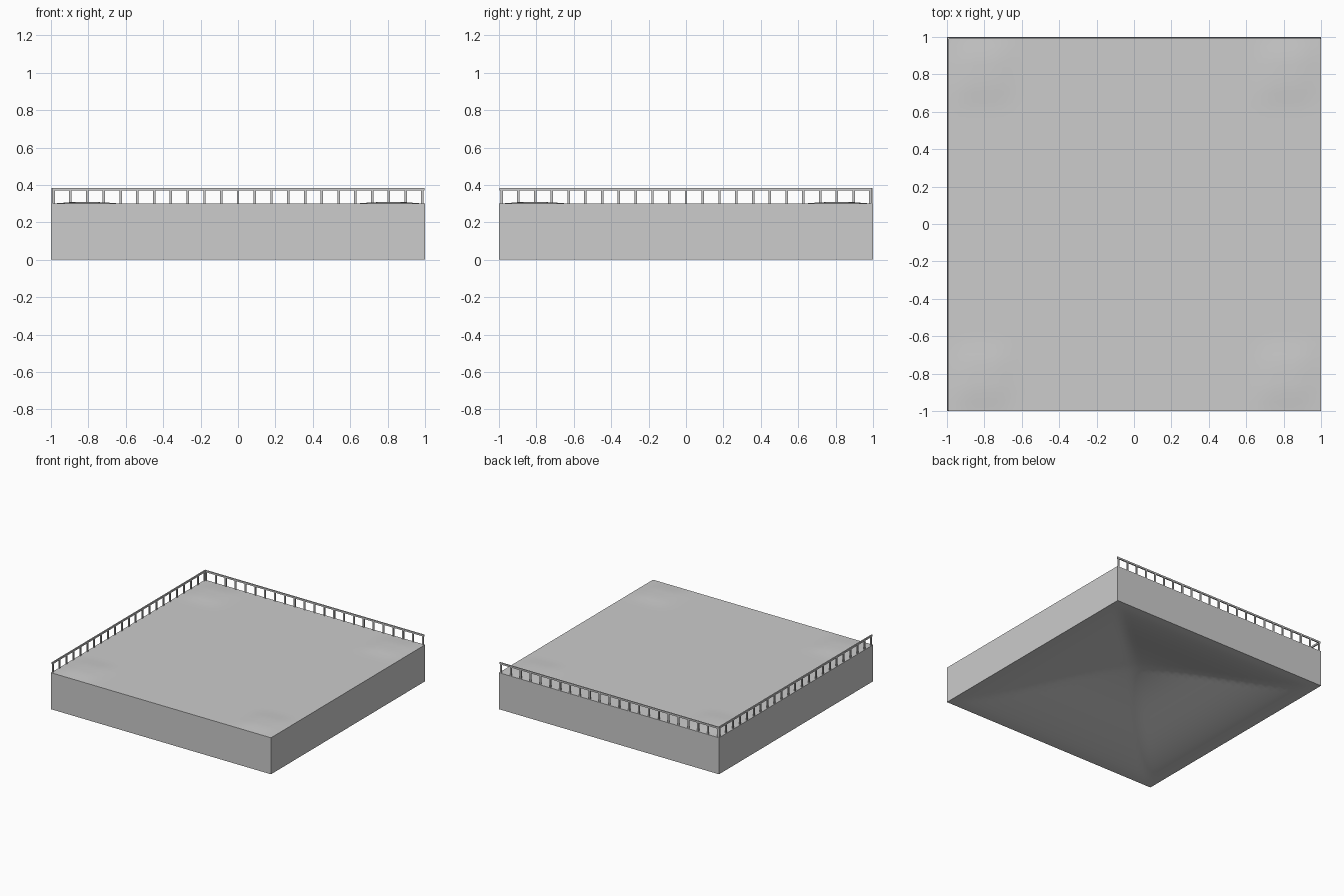
import bpy, bmesh, math
from mathutils import Vector

if "Cube" in bpy.data.objects:
    bpy.data.objects.remove(bpy.data.objects["Cube"])

grey = bpy.data.materials.new("concrete_grey")
grey.diffuse_color = (0.604, 0.604, 0.604, 1)
grey.use_nodes = True
grey.node_tree.nodes["Principled BSDF"].inputs["Base Color"].default_value = grey.diffuse_color

TOP = 0.30            # deck height
RAIL_LOW, RAIL_TOP = 0.37, 0.384
POSTS = 23
EDGE = 0.993          # rail centre line
HOLLOW = 0.24         # rise of the underside at its centre
RIM = 0.06            # flat rim around the underside


def finish(bm, name):
    bmesh.ops.recalc_face_normals(bm, faces=bm.faces)
    mesh = bpy.data.meshes.new(name)
    bm.to_mesh(mesh)
    bm.free()
    mesh.materials.append(grey)
    obj = bpy.data.objects.new(name, mesh)
    bpy.context.collection.objects.link(obj)
    return obj


def add_box(bm, centre, size):
    verts = bmesh.ops.create_cube(bm, size=1)["verts"]
    for v in verts:
        v.co = Vector(centre) + Vector(a * b for a, b in zip(v.co, size))


def ramp(t):
    t = max(0.0, min(1.0, t))
    return t * t * (3 - 2 * t)


def mound(c):
    # low plateau near the end of each half width
    c = abs(c)
    return ramp((c - 0.6) / 0.16) * ramp((1.0 - c) / 0.12)


def underside(x, y):
    # hollow rising from the rim, steepest halfway to the centre
    m = (1 - max(abs(x), abs(y)) - RIM) / (1 - RIM)
    m = max(0.0, m)
    return HOLLOW * (0.5 * m + 0.5 * ramp(m))


# Ground slab: gently uneven top, straight walls, hollowed underside
bm = bmesh.new()
top = bmesh.ops.create_grid(bm, x_segments=40, y_segments=40, size=1)["verts"]
bottom = bmesh.ops.create_grid(bm, x_segments=40, y_segments=40, size=1)["verts"]
for v in top:
    v.co.z = TOP + 0.008 * mound(v.co.x) * mound(v.co.y)
for v in bottom:
    v.co.z = underside(v.co.x, v.co.y)
bmesh.ops.bridge_loops(bm, edges=[e for e in bm.edges if e.is_boundary])
slab = finish(bm, "ground_slab")
bpy.context.view_layer.objects.active = slab
slab.select_set(True)
bpy.ops.object.shade_smooth_by_angle(angle=math.radians(30))


# Railings along the back and the left side
def railing(name, along_x):
    def place(t, z):
        return (t, EDGE, z) if along_x else (-EDGE, t, z)

    def dims(length, depth, height):
        return (length, depth, height) if along_x else (depth, length, height)

    posts = bmesh.new()
    for i in range(POSTS):
        t = -0.986 + 1.972 * i / (POSTS - 1)
        add_box(posts, place(t, (TOP + RAIL_LOW) / 2),
                dims(0.013, 0.009, RAIL_LOW - TOP))
    finish(posts, name + "_posts")

    rail = bmesh.new()
    add_box(rail, place(0, (RAIL_TOP + RAIL_LOW) / 2),
            dims(1.996, 0.010, RAIL_TOP - RAIL_LOW))
    finish(rail, name + "_handrail")


railing("back_railing", True)
railing("left_railing", False)
